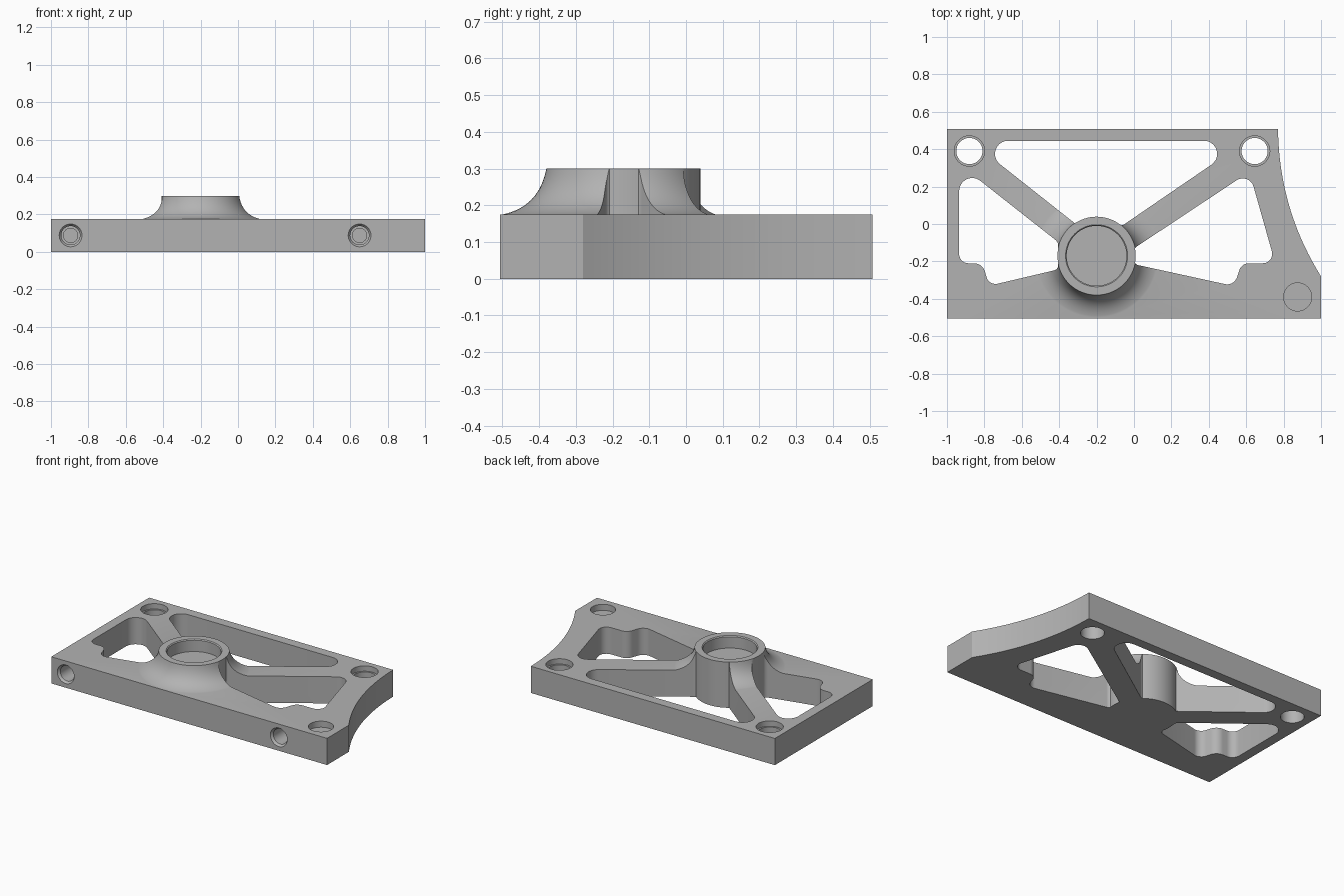
import bpy, bmesh, math
from mathutils import Vector

old = bpy.data.objects.get("Cube")
if old:
    bpy.data.objects.remove(old, do_unlink=True)

grey = bpy.data.materials.new("machined_grey")
grey.use_nodes = True
tone = (0.45, 0.45, 0.45, 1)
grey.diffuse_color = tone
grey.node_tree.nodes["Principled BSDF"].inputs["Base Color"].default_value = tone

THICK, TOP = 0.175, 0.3
BOSS = (-0.2, -0.17)


def make(name, bm, loc=(0, 0, 0), rot=(0, 0, 0)):
    bmesh.ops.recalc_face_normals(bm, faces=bm.faces)
    mesh = bpy.data.meshes.new(name)
    bm.to_mesh(mesh)
    bm.free()
    mesh.materials.append(grey)
    ob = bpy.data.objects.new(name, mesh)
    ob.location, ob.rotation_euler = loc, rot
    bpy.context.collection.objects.link(ob)
    return ob


def prism(name, pts, z0, z1):
    bm = bmesh.new()
    low = [bm.verts.new((p[0], p[1], z0)) for p in pts]
    high = [bm.verts.new((p[0], p[1], z1)) for p in pts]
    bm.faces.new(low[::-1])
    bm.faces.new(high)
    for i in range(len(pts)):
        j = (i + 1) % len(pts)
        bm.faces.new((low[i], low[j], high[j], high[i]))
    return make(name, bm)


def lathe(name, profile, loc, rot=(0, 0, 0), n=64):
    """Closed solid of revolution from (radius, height) pairs."""
    bm = bmesh.new()
    rings = [[bm.verts.new((r * math.cos(math.tau * k / n), r * math.sin(math.tau * k / n), z))
              for k in range(n)] for r, z in profile]
    bm.faces.new(rings[0])
    bm.faces.new(rings[-1])
    for a, b in zip(rings, rings[1:]):
        for k in range(n):
            m = (k + 1) % n
            bm.faces.new((a[k], a[m], b[m], b[k]))
    return make(name, bm, loc, rot)


def bezier(a, c, b, n):
    a, c, b = Vector(a), Vector(c), Vector(b)
    return [a * (1 - t) ** 2 + c * 2 * t * (1 - t) + b * t * t
            for t in (i / n for i in range(n + 1))]


def rounded(corners, n=10):
    """Polygon with a true arc of the given radius at each (x, y, radius) corner."""
    out = []
    for i, (x, y, r) in enumerate(corners):
        p = Vector((x, y))
        u = (Vector(corners[i - 1][:2]) - p).normalized()
        v = (Vector(corners[(i + 1) % len(corners)][:2]) - p).normalized()
        half = u.angle(v) / 2
        c = p + (u + v).normalized() * r / math.sin(half)
        s = p + u * r / math.tan(half) - c
        e = p + v * r / math.tan(half) - c
        sweep = s.angle(e)
        for k in range(n + 1):
            t = k / n
            out.append(c + (s * math.sin((1 - t) * sweep) + e * math.sin(t * sweep)) / math.sin(sweep))
    return out


def boolean(target, tool, op):
    mod = target.modifiers.new(op, 'BOOLEAN')
    mod.operation, mod.solver, mod.object = op, 'EXACT', tool
    bpy.context.view_layer.objects.active = target
    bpy.ops.object.modifier_apply(modifier=mod.name)


def cut(target, tool):
    boolean(target, tool, 'DIFFERENCE')
    bpy.data.objects.remove(tool, do_unlink=True)


# Base plate with a concave right end
outline = [(-1, -0.506), (1, -0.506)] + bezier((1, -0.28), (0.775, 0.08), (0.77, 0.508), 24) + [(-1, 0.508)]
plate = prism("mounting_plate", outline, 0, THICK)

# Flared boss
flare_curve = bezier((0.21, TOP), (0.23, 0.193), (0.334, THICK - 0.001), 14)
flare = lathe("boss_flare", list(flare_curve) + [(0.334, 0.1)], (*BOSS, 0), n=96)
boolean(plate, flare, 'UNION')
bpy.data.objects.remove(flare, do_unlink=True)

# Weight-saving windows, kept clear of the boss core
windows = {
    "left": [(-0.935, 0.32, 0.07), (-0.935, -0.21, 0.05), (-0.81, -0.21, 0.06),
             (-0.775, -0.33, 0.05), (-0.405, -0.243, 0.03), (-0.405, -0.097, 0.04)],
    "back": [(-0.875, 0.445, 0.07), (-0.3, -0.009, 0.04), (-0.06, -0.007, 0.04), (0.601, 0.445, 0.07)],
    "right": [(0.617, 0.279, 0.06), (0.0, -0.13, 0.03), (0.0, -0.215, 0.03),
              (0.535, -0.332, 0.055), (0.575, -0.21, 0.055), (0.755, -0.21, 0.05)],
}
for side, corners in windows.items():
    window = prism(side + "_window_cutter", rounded(corners), -0.1, 0.5)
    cut(window, lathe("boss_core", [(0.209, -0.3), (0.209, 0.7)], (*BOSS, 0), n=96))
    cut(plate, window)

# Boss recess with a fine chamfer
cut(plate, lathe("recess_cutter", [(0.166, 0.1), (0.166, 0), (0.16, -0.006), (0.16, -0.08)], (*BOSS, TOP)))

# Counterbored through holes at the back corners
for x in (-0.88, 0.645):
    cut(plate, lathe("hole_cutter", [(0.081, 0.1), (0.081, -0.035), (0.07, -0.035), (0.07, -0.3)],
                     (x, 0.39, THICK)))

# Shallow blind hole at the front corner
cut(plate, lathe("blind_cutter", [(0.075, 0.1), (0.075, -0.04)], (0.875, -0.39, THICK)))

# Stepped screw holes in the front edge
for x in (-0.895, 0.65):
    cut(plate, lathe("screw_cutter", [(0.061, 0.1), (0.061, 0), (0.05, -0.015), (0.05, -0.15),
                                      (0.038, -0.15), (0.038, -0.22)],
                     (x, -0.506, 0.088), (math.pi / 2, 0, 0), 40))

bpy.ops.object.select_all(action='DESELECT')
plate.select_set(True)
bpy.context.view_layer.objects.active = plate
bpy.ops.object.shade_smooth_by_angle(angle=math.radians(30))
